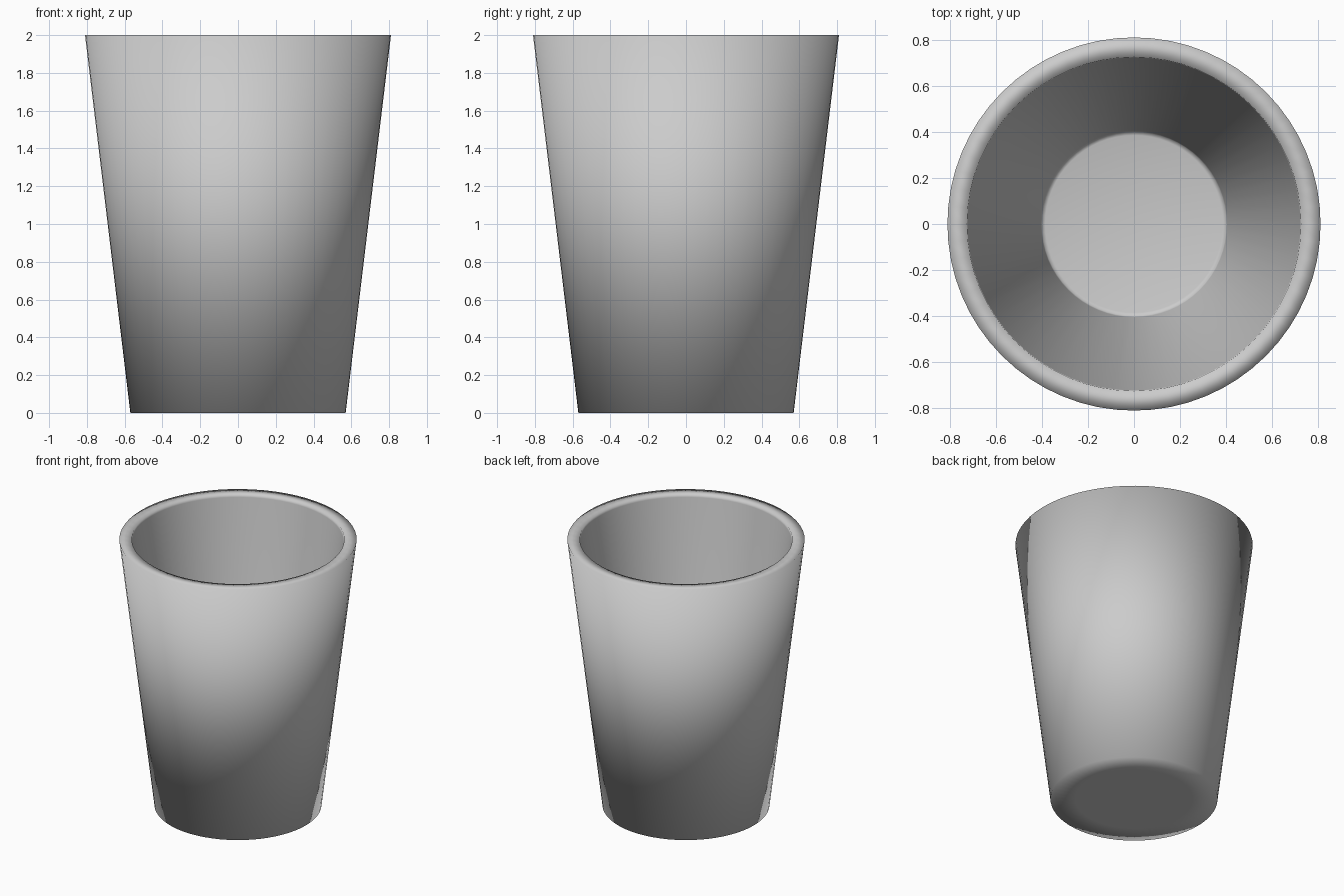
import bpy, bmesh
from math import cos, sin, pi

if "Cube" in bpy.data.objects:
    bpy.data.objects.remove(bpy.data.objects["Cube"])

SIDES = 64


def lathe(name, profile):
    """Revolve an (r, z) profile around z; both ends close on the axis."""
    bm = bmesh.new()
    rings = []
    for r, z in profile:
        if r == 0:
            rings.append([bm.verts.new((0, 0, z))] * SIDES)
        else:
            rings.append([bm.verts.new((r * cos(2 * pi * i / SIDES), r * sin(2 * pi * i / SIDES), z))
                          for i in range(SIDES)])
    for a, b in zip(rings, rings[1:]):
        for i in range(SIDES):
            j = (i + 1) % SIDES
            bm.faces.new(list(dict.fromkeys((a[i], a[j], b[j], b[i]))))
    bmesh.ops.recalc_face_normals(bm, faces=bm.faces)
    for f in bm.faces:
        f.smooth = True
    mesh = bpy.data.meshes.new(name)
    bm.to_mesh(mesh)
    bm.free()
    obj = bpy.data.objects.new(name, mesh)
    bpy.context.collection.objects.link(obj)
    return obj


# Tapered cup: underside, outer wall, flat rim, inner wall, inner floor
lathe("cup", [
    (0, 0), (0.40, 0), (0.57, 0),
    (0.81, 2.0),
    (0.725, 2.0), (0.722, 1.98),
    (0.405, 0.17), (0.40, 0.15), (0.385, 0.145), (0, 0.15),
])
